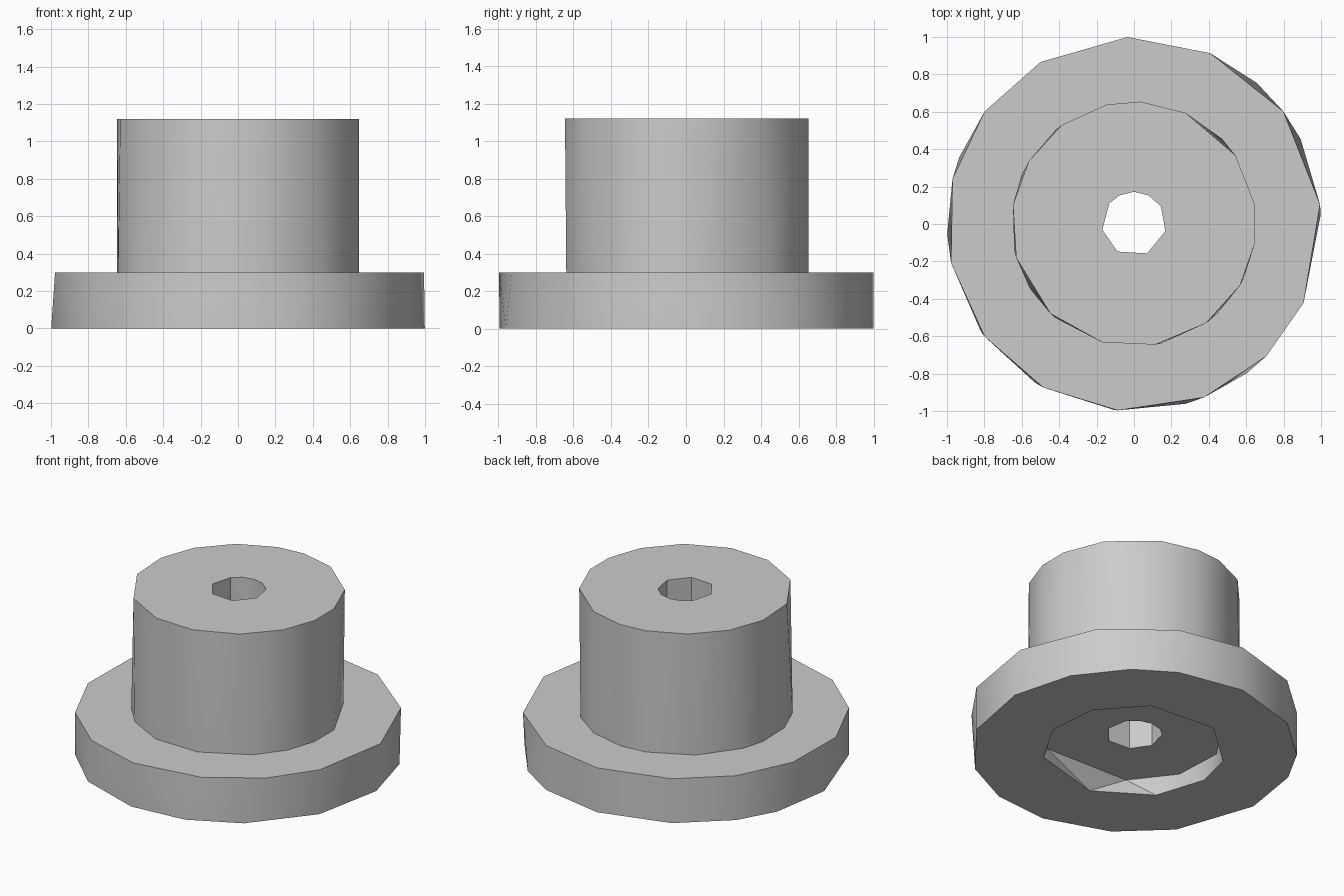
import bpy
import bmesh
from math import cos, sin, radians

default_cube = bpy.data.objects.get("Cube")
if default_cube:
    bpy.data.objects.remove(default_cube, do_unlink=True)


def make_material(name, colour):
    material = bpy.data.materials.new(name)
    material.use_nodes = True
    material.diffuse_color = colour
    shader = next(n for n in material.node_tree.nodes if n.type == "BSDF_PRINCIPLED")
    shader.inputs["Base Color"].default_value = colour
    return material


def add_ring(bm, radius, height, angles):
    """Polygon ring with corners at the given angles in degrees."""
    verts = [bm.verts.new((radius * cos(radians(a)), radius * sin(radians(a)), height))
             for a in angles]
    return verts, angles


def join_rings(bm, first, second):
    """Triangle strip between two rings that may differ in corner count."""
    (va, aa), (vb, ab) = first, second
    aa, ab = aa + [aa[0] + 360], ab + [ab[0] + 360]
    na, nb = len(va), len(vb)
    i = j = 0
    while i < na or j < nb:
        step_first = j == nb or (i < na and aa[i + 1] + aa[i] < ab[j + 1] + ab[j])
        a, b = va[i % na], vb[j % nb]
        if step_first:
            i += 1
            bm.faces.new((a, va[i % na], b))
        else:
            j += 1
            bm.faces.new((a, vb[j % nb], b))


# Corner angles of each irregular ring
flange_top = [6, 37, 66, 92, 120, 143, 166, 192, 217, 241, 265, 292, 315, 335]
flange_base = [3, 27, 49, 66, 92, 120, 143, 159, 183, 215, 238, 264, 286, 307, 335]
boss_top = [9, 34, 65, 87, 103, 126, 149, 171, 196, 227, 255, 280, 306, 330, 351]
boss_base = [9, 44, 65, 87, 103, 130, 157, 171, 192, 212, 230, 255, 283, 313, 333, 351]
bore = [33, 63, 90, 117, 140, 190, 239, 294, 347]
recess_rim = [23, 61, 110, 153, 180, 216, 259, 312, 348]
recess_floor = [41, 85, 125, 165, 200, 235, 302, 345]

FLANGE_HEIGHT, TOTAL_HEIGHT, RECESS_DEPTH = 0.3, 1.12, 0.115

# Closed loop of rings: recess, bore, boss, flange and back to the recess
bm = bmesh.new()
rings = [add_ring(bm, radius, height, angles) for radius, height, angles in (
    (0.56, RECESS_DEPTH, recess_floor),
    (0.172, RECESS_DEPTH, bore),
    (0.172, TOTAL_HEIGHT, bore),
    (0.655, TOTAL_HEIGHT, boss_top),
    (0.655, FLANGE_HEIGHT, boss_base),
    (1.0, FLANGE_HEIGHT, flange_top),
    (1.0, 0.0, flange_base),
    (0.56, 0.0, recess_rim),
)]
for index, ring in enumerate(rings):
    join_rings(bm, ring, rings[(index + 1) % len(rings)])
bmesh.ops.recalc_face_normals(bm, faces=bm.faces)

mesh = bpy.data.meshes.new("flanged_bushing")
bm.to_mesh(mesh)
bm.free()
mesh.materials.append(make_material("light grey", (0.6, 0.6, 0.6, 1.0)))
bushing = bpy.data.objects.new("flanged_bushing", mesh)
bpy.context.collection.objects.link(bushing)

# Smooth sides with crisp rims
bpy.ops.object.select_all(action="DESELECT")
bushing.select_set(True)
bpy.context.view_layer.objects.active = bushing
bpy.ops.object.shade_smooth_by_angle(angle=radians(36))
